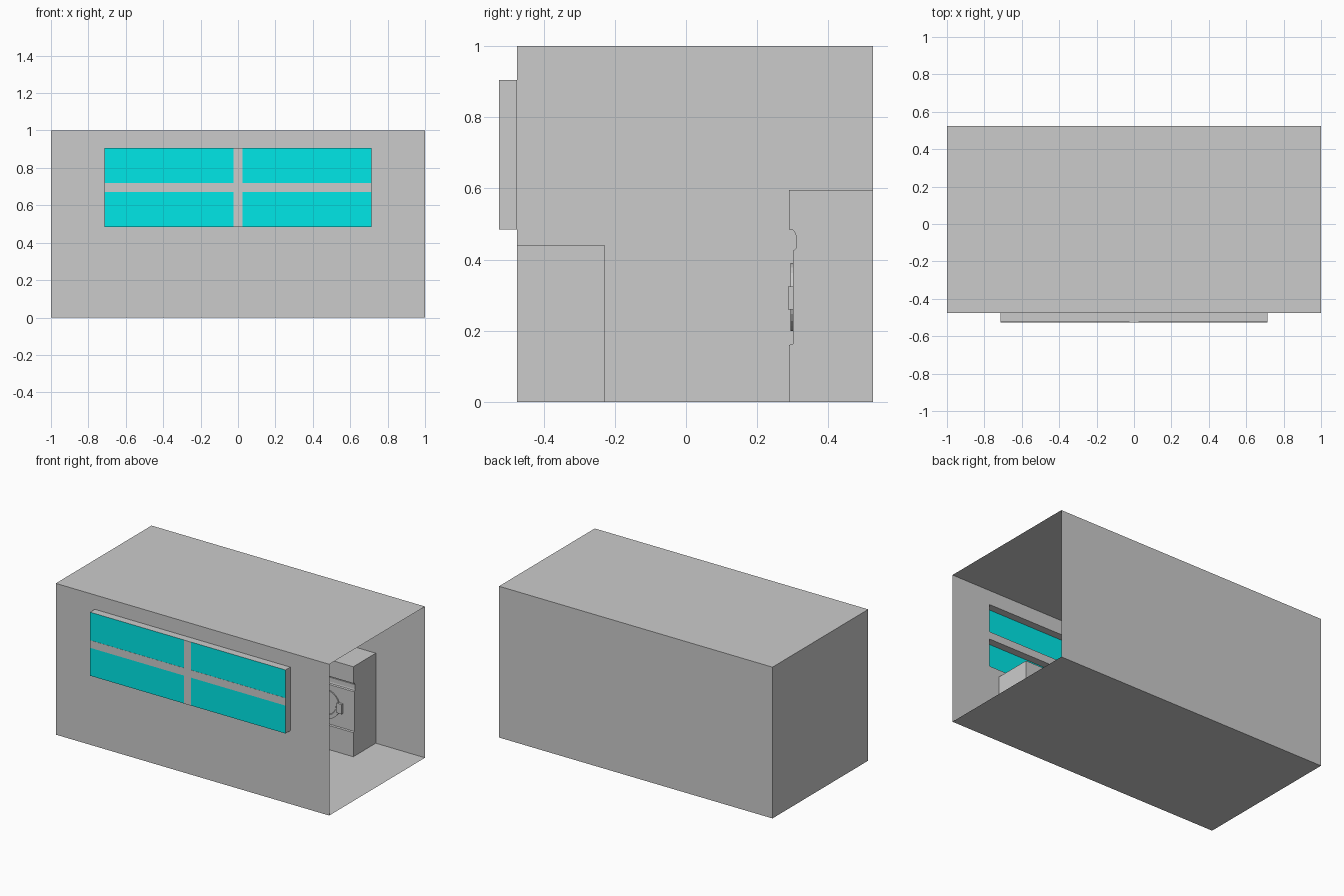
import bpy, bmesh, math

if "Cube" in bpy.data.objects:
    bpy.data.objects.remove(bpy.data.objects["Cube"])

XR, YF, YB, H = 1.0, -0.475, 0.525, 1.0
WX, WZ0, WZ1, WY = 0.715, 0.485, 0.905, -0.525


def finish(name, bm, mat=None):
    mesh = bpy.data.meshes.new(name)
    bm.to_mesh(mesh)
    bm.free()
    ob = bpy.data.objects.new(name, mesh)
    bpy.context.collection.objects.link(ob)
    if mat:
        mesh.materials.append(mat)
    return ob


def box(name, x0, x1, y0, y1, z0, z1):
    bm = bmesh.new()
    bmesh.ops.create_cube(bm, size=1)
    for v in bm.verts:
        v.co = ((x0 + x1) / 2 + v.co.x * (x1 - x0),
                (y0 + y1) / 2 + v.co.y * (y1 - y0),
                (z0 + z1) / 2 + v.co.z * (z1 - z0))
    return finish(name, bm)


def rect(bm, x, y, z0, z1):
    return [bm.verts.new(p) for p in ((-x, y, z0), (x, y, z0), (x, y, z1), (-x, y, z1))]


def bridge(bm, a, b):
    n = len(a)
    return [bm.faces.new((a[i], a[(i + 1) % n], b[(i + 1) % n], b[i])) for i in range(n)]


# Room shell: thin sheets, open on the right, with a window bay pushed out of the front
bm = bmesh.new()
back = rect(bm, XR, YB, 0, H)
front = rect(bm, XR, YF, 0, H)
hole = rect(bm, WX, YF, WZ0, WZ1)
bay = rect(bm, WX, WY, WZ0, WZ1)
bm.faces.new(back[::-1])
sides = bridge(bm, front, back)
bridge(bm, hole, front)
bridge(bm, bay, hole)
bm.faces.remove(sides[1])
bmesh.ops.recalc_face_normals(bm, faces=bm.faces)
finish("room_shell", bm)

# Window glass and crossed bars
cyan = bpy.data.materials.new("glass_cyan")
cyan.diffuse_color = (0.0, 0.8, 0.8, 1)
cyan.use_nodes = True
cyan.node_tree.nodes["Principled BSDF"].inputs["Base Color"].default_value = cyan.diffuse_color
bm = bmesh.new()
bm.faces.new(rect(bm, WX, WY, WZ0, WZ1))
finish("window_glass", bm, cyan)
box("window_bar_vertical", -0.025, 0.025, WY - 0.001, YF, WZ0, WZ1)
box("window_bar_horizontal", -WX, WX, WY - 0.001, YF, 0.67, 0.72)

# Long counter below the window
box("counter", -0.64, 0.64, YF, -0.228, 0, 0.44)


# Washer body: side profile swept across its width, with a finger groove
profile = [(YB, 0), (0.29, 0), (0.29, 0.16), (0.301, 0.163), (0.301, 0.425),
           (0.308, 0.43), (0.31, 0.44), (0.31, 0.465), (0.305, 0.478),
           (0.298, 0.485), (0.29, 0.485), (0.29, 0.595), (YB, 0.595)]


def washer(cx, half, i):
    bm = bmesh.new()
    ends = [[bm.verts.new((cx + s * half, y, z)) for y, z in profile] for s in (-1, 1)]
    bridge(bm, *ends)
    for e in ends:
        bm.faces.new(e)
    bmesh.ops.recalc_face_normals(bm, faces=bm.faces)
    finish(f"washer_body_{i}", bm)
    # Round door: raised rim around a sunken centre
    bm = bmesh.new()
    rings = []
    for r, y in ((0.095, 0.301), (0.095, 0.294), (0.07, 0.294), (0.066, 0.299)):
        rings.append([bm.verts.new((cx + r * math.cos(k * math.tau / 24), y,
                                    0.295 + r * math.sin(k * math.tau / 24)))
                      for k in range(24)])
    for a, b in zip(rings, rings[1:]):
        bridge(bm, a, b)
    bm.faces.new(rings[-1])
    bmesh.ops.recalc_face_normals(bm, faces=bm.faces)
    finish(f"washer_door_{i}", bm)
    box(f"washer_handle_{i}", cx + 0.08, cx + 0.118, 0.286, 0.301, 0.26, 0.325)


# Row of washers along the back wall
for i in range(3):
    washer((i - 1) * 0.44, 0.2, i + 1)
